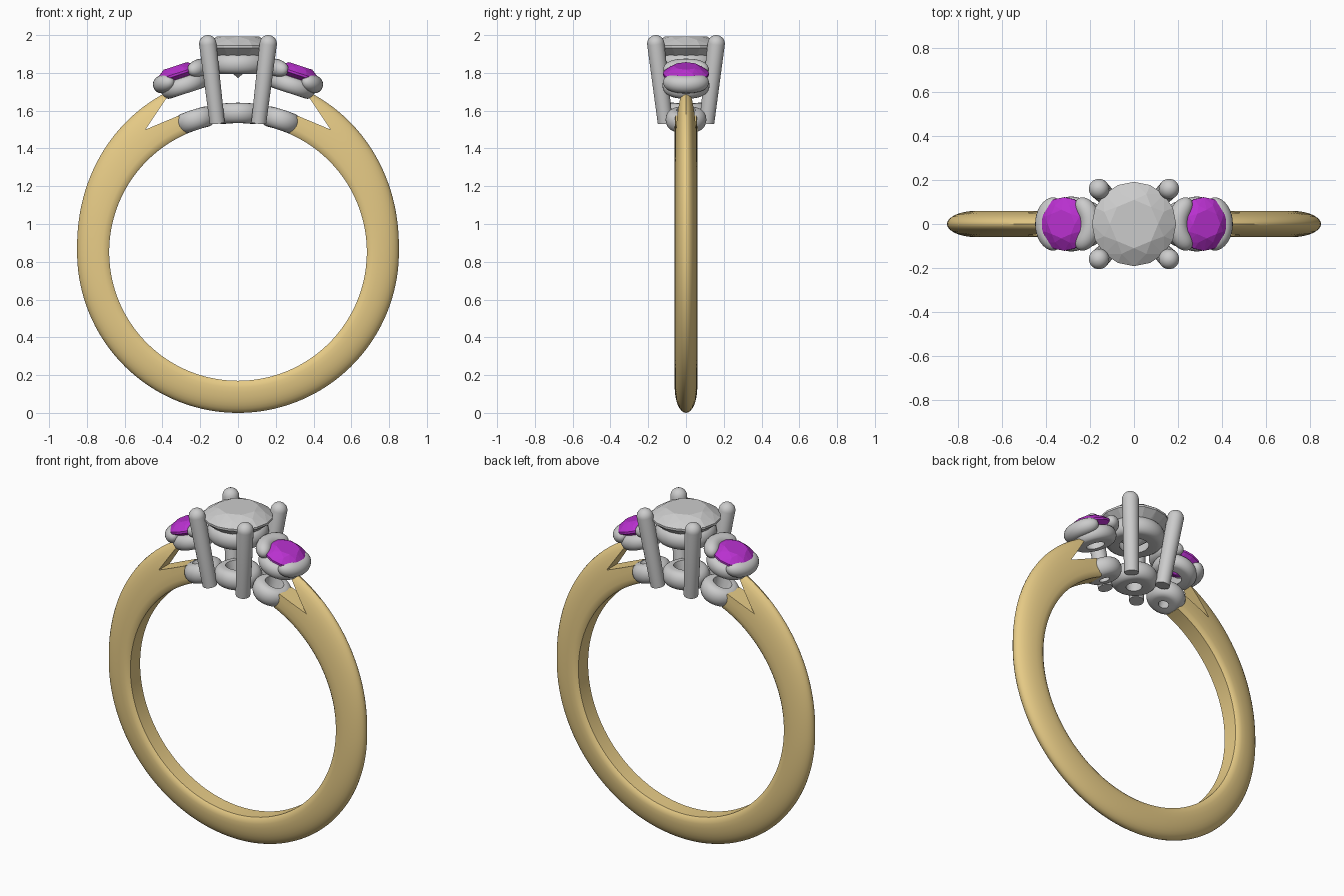
import bpy, bmesh
from math import sin, cos, pi, radians, sqrt
from mathutils import Vector, Matrix

if "Cube" in bpy.data.objects:
    bpy.data.objects.remove(bpy.data.objects["Cube"])

ZC, RI, RO = 0.852, 0.682, 0.852   # band centre height, inner and outer radius


def material(name, color):
    m = bpy.data.materials.new(name)
    m.diffuse_color = color
    m.use_nodes = True
    m.node_tree.nodes["Principled BSDF"].inputs["Base Color"].default_value = m.diffuse_color
    return m


GOLD = material("gold", (0.80, 0.60, 0.24, 1))
PURPLE = material("purple", (0.48, 0.03, 0.62, 1))


def finish(bm, name, mat=None, smooth=True):
    bmesh.ops.recalc_face_normals(bm, faces=bm.faces)
    me = bpy.data.meshes.new(name)
    bm.to_mesh(me)
    bm.free()
    if smooth:
        me.shade_smooth()
        me.set_sharp_from_angle(angle=radians(35))
    if mat:
        me.materials.append(mat)
    ob = bpy.data.objects.new(name, me)
    bpy.context.collection.objects.link(ob)
    return ob


def loft(rings, closed=False):
    """Skin a list of closed point rings; cap the ends unless it loops."""
    bm = bmesh.new()
    vs = [[bm.verts.new(p) for p in r] for r in rings]
    n = len(vs[0])
    for i in range(len(vs) if closed else len(vs) - 1):
        a, b = vs[i], vs[(i + 1) % len(vs)]
        for j in range(n):
            bm.faces.new((a[j], a[(j + 1) % n], b[(j + 1) % n], b[j]))
    if not closed:
        bm.faces.new(vs[0])
        bm.faces.new(vs[-1])
    return bm


def lathe(profile, steps=48):
    """Turn a closed (radius, height) profile around z."""
    return loft([[(r * cos(a), r * sin(a), z) for r, z in profile]
                 for a in (2 * pi * i / steps for i in range(steps))], True)


def sweep(points, radii, sides=20):
    """Round tube along points with a radius at each."""
    rings = []
    for i, p in enumerate(points):
        t = (points[min(i + 1, len(points) - 1)] - points[max(i - 1, 0)]).normalized()
        u = t.cross(Vector((0.9, 0.1, 0.02)) if abs(t.z) > 0.5 else Vector((0, 0, 1))).normalized()
        v = t.cross(u)
        rings.append([p + radii[i] * (u * cos(a) + v * sin(a))
                      for a in (2 * pi * k / sides for k in range(sides))])
    return loft(rings)


def round_ring(inner, outer, half, bore=None):
    """Ring profile with a rounded outer edge and a straight or flared hole."""
    bulge = half * 0.8
    edge = [(outer - bulge + bulge * cos(a), half * sin(a))
            for a in (-pi / 2 + pi * k / 10 for k in range(11))]
    return [(inner, -half)] + edge + [(bore or inner, half)]


def gem(r, table_r, crown, pavilion, girdle=0.006):
    """Round brilliant cut as a faceted convex shape, girdle at z = 0."""
    bm = bmesh.new()

    def ring(n, rad, z, off=0.0):
        for k in range(n):
            a = 2 * pi * (k + off) / n
            bm.verts.new((rad * cos(a), rad * sin(a), z))
    ring(8, table_r, crown)
    ring(8, table_r + (r - table_r) * 0.45, crown * 0.68, 0.5)
    ring(16, r, girdle)
    ring(16, r, -girdle)
    ring(8, r * 0.35, -pavilion * 0.68, 0.5)
    bm.verts.new((0, 0, -pavilion))
    bmesh.ops.convex_hull(bm, input=bm.verts)
    bmesh.ops.dissolve_limit(bm, angle_limit=0.01, verts=bm.verts, edges=bm.edges)
    return bm


# Gold band: open loop of half-oval sections, thicker at the shoulders
rings = []
for i in range(121):
    th = radians(23.5 + (360 - 47) * i / 120)
    ro = RO + 0.085 * max(cos(th), 0) ** 1.5
    sec = [(RI, -0.046), (RI, 0.046), (RI + 0.012, 0.056)]
    for k in range(17):
        a = pi / 2 - pi * k / 16
        sec.append((RI + 0.035 + (ro - RI - 0.035) * cos(a), 0.06 * sin(a)))
    sec.append((RI + 0.012, -0.056))
    rings.append([(r * sin(th), y, ZC + r * cos(th)) for r, y in sec])
band = finish(loft(rings), "band", GOLD)

# V notches that split each shoulder into two branches
cutters = []
for s in (-1, 1):
    v = [(0.49, 1.50), (0.37, 1.68), (0.31, 1.76), (0.22, 1.76), (0.22, 1.613)]
    c = finish(loft([[(s * x, y, z) for x, z in v] for y in (-0.2, 0.2)]), "notch_cutter", None, False)
    c.hide_render = True
    cutters.append(c)
    m = band.modifiers.new("notch", 'BOOLEAN')
    m.operation, m.solver, m.object = 'DIFFERENCE', 'EXACT', c
bpy.context.view_layer.update()
cut = bpy.data.meshes.new_from_object(band.evaluated_get(bpy.context.evaluated_depsgraph_get()))
band.modifiers.clear()
band.data = cut
cut.shade_smooth()
cut.set_sharp_from_angle(angle=radians(35))
for c in cutters:
    bpy.data.objects.remove(c)

# Pierced base: three discs bent along the finger curve
for name, u, r, hole in (("base_centre", 0, 0.13, 0.045),
                         ("base_left", -0.23, 0.108, 0.03), ("base_right", 0.23, 0.108, 0.03)):
    bm = lathe(round_ring(hole, r, 0.054, hole + 0.02))
    for v in bm.verts:
        rad, a = RI + 0.054 + v.co.z, (v.co.x + u) / (RI + 0.054)
        v.co = (rad * sin(a), v.co.y, ZC + rad * cos(a))
    finish(bm, name)

# Four leaning claws with domed tips
for sx in (-1, 1):
    for sy in (-1, 1):
        lo, hi = Vector((sx * 0.11, sy * 0.11, 1.535)), Vector((sx * 0.16, sy * 0.16, 1.954))
        d = (hi - lo).normalized()
        pts, rad = [lo, hi], [0.04, 0.046]
        for k in range(1, 7):
            a = radians(14.5 * k)
            pts.append(hi + d * 0.046 * sin(a))
            rad.append(0.046 * cos(a))
        finish(sweep(pts, rad, 24), "claw")

# Centre stone and its seat ring
finish(gem(0.192, 0.11, 0.055, 0.165), "centre_stone", None, False).location = (0, 0, 1.938)
finish(lathe(round_ring(0.08, 0.168, 0.053, 0.13)), "centre_seat").location = (0, 0, 1.847)

# Side settings: tilted seat, purple stone and two curved grips each
for s in (-1, 1):
    frame = Matrix.Translation((s * 0.285, 0, 1.733)) @ Matrix.Rotation(s * radians(18), 4, 'Y')
    side = "left" if s < 0 else "right"
    parts = [finish(lathe(round_ring(0.05, 0.125, 0.043, 0.08)), side + "_seat")]
    stone = gem(0.122, 0.065, 0.045, 0.08)
    bmesh.ops.translate(stone, vec=(s * 0.012, 0, 0.068), verts=stone.verts)
    parts.append(finish(stone, side + "_stone", PURPLE, False))
    for label, e, h in (("outer", s, 0.042), ("inner", -s, 0.064)):
        pts, rad = [], []
        for k in range(25):
            t = -cos(pi * k / 24)
            a = radians(66) * t
            pts.append(Vector((e * 0.111 * cos(a), 0.114 * sin(a), h)))
            rad.append(max(0.047 * sqrt(max(1 - t ** 4, 0)), 0.002))
        parts.append(finish(sweep(pts, rad), f"{side}_{label}_grip"))
    for p in parts:
        p.matrix_world = frame
